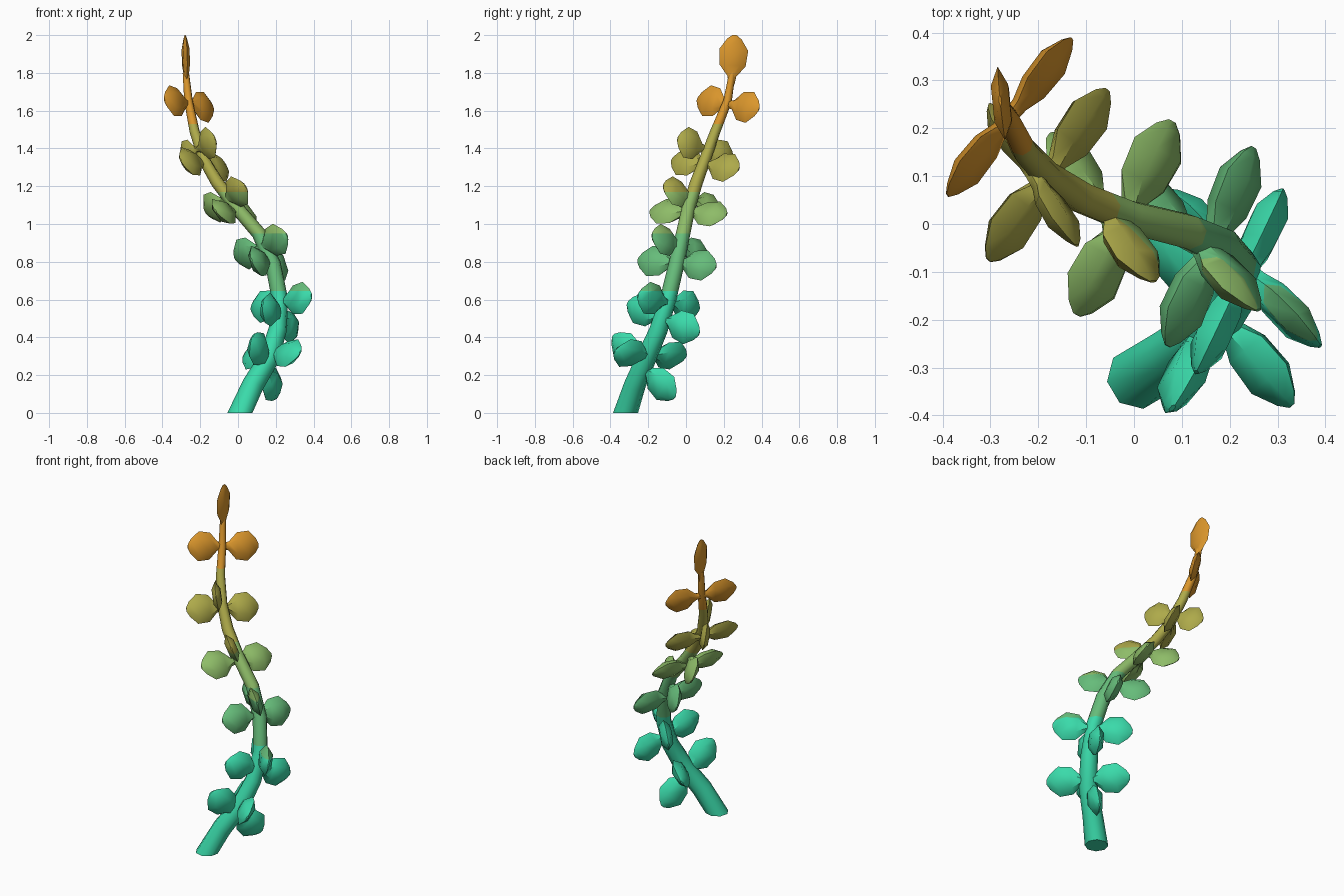
import bpy, bmesh, math
from mathutils import Vector

if "Cube" in bpy.data.objects:
    bpy.data.objects.remove(bpy.data.objects["Cube"])


def lin(c):
    return tuple(((v / 255 + 0.055) / 1.055) ** 2.4 for v in c) + (1.0,)


# Flat colours, stacked in height bands
COLOURS = [("teal", (58, 218, 170)), ("mid green", (102, 188, 122)),
           ("leaf green", (142, 188, 104)), ("olive", (174, 170, 74)),
           ("amber", (218, 150, 44))]
LIMITS = [0.645, 0.95, 1.17, 1.53]
MATS = []
for name, rgb in COLOURS:
    m = bpy.data.materials.new(name)
    m.diffuse_color = lin(rgb)
    m.use_nodes = True
    m.node_tree.nodes["Principled BSDF"].inputs["Base Color"].default_value = m.diffuse_color
    MATS.append(m)


def finish(name, bm, angle):
    """Cut the mesh at the colour limits, colour by height, make the object."""
    for h in LIMITS:
        bmesh.ops.bisect_plane(bm, geom=bm.verts[:] + bm.edges[:] + bm.faces[:],
                               plane_co=(0, 0, h), plane_no=(0, 0, 1))
    bmesh.ops.recalc_face_normals(bm, faces=bm.faces[:])
    for f in bm.faces:
        f.material_index = sum(f.calc_center_median().z > h for h in LIMITS)
    me = bpy.data.meshes.new(name)
    bm.to_mesh(me)
    bm.free()
    for m in MATS:
        me.materials.append(m)
    ob = bpy.data.objects.new(name, me)
    bpy.context.collection.objects.link(ob)
    bpy.ops.object.select_all(action='DESELECT')
    ob.select_set(True)
    bpy.context.view_layer.objects.active = ob
    bpy.ops.object.shade_smooth_by_angle(angle=math.radians(angle))
    return ob


def loft(rings):
    """Skin a list of closed rings and cap both ends."""
    bm = bmesh.new()
    vs = [[bm.verts.new(p) for p in r] for r in rings]
    n = len(vs[0])
    for a, b in zip(vs, vs[1:]):
        for i in range(n):
            bm.faces.new((a[i], a[(i + 1) % n], b[(i + 1) % n], b[i]))
    bm.faces.new(vs[0][::-1])
    bm.faces.new(vs[-1])
    return bm


# Stem path: x, y, z, radius
PATH = [(0.01, -0.32, 0, 0.067), (0.08, -0.27, 0.15, 0.058),
        (0.165, -0.21, 0.29, 0.054), (0.21, -0.145, 0.44, 0.049),
        (0.222, -0.095, 0.6, 0.044), (0.185, -0.05, 0.79, 0.042),
        (0.11, -0.015, 0.95, 0.038), (-0.01, 0.015, 1.09, 0.036),
        (-0.11, 0.055, 1.22, 0.034), (-0.18, 0.1, 1.34, 0.031),
        (-0.23, 0.155, 1.49, 0.027), (-0.262, 0.22, 1.65, 0.023),
        (-0.276, 0.245, 1.8, 0.017)]
PTS = [Vector(p[:3]) for p in PATH]


def tangent(i):
    return (PTS[min(i + 1, len(PTS) - 1)] - PTS[max(i - 1, 0)]).normalized()


def tangent_at(z):
    return tangent(min(range(len(PTS)), key=lambda i: abs(PTS[i].z - z)))


rings = []
for i, p in enumerate(PTS):
    t = Vector((0, 0, 1)) if i == 0 else tangent(i)
    u = t.cross(Vector((0.8, -0.6, 0))).normalized()
    v = t.cross(u)
    rings.append([p + PATH[i][3] * (u * math.cos(a) + v * math.sin(a))
                  for a in (math.tau * k / 8 for k in range(8))])
finish("stem", loft(rings), 50)

# Leaf outline: distance along, half width, half thickness (relative)
OUTLINE = [(0.0, 0.22, 0.6), (0.16, 0.3, 0.65), (0.38, 0.9, 0.95),
           (0.7, 1.0, 1.0), (0.92, 0.5, 0.45), (1.0, 0.15, 0.12)]
SECTION = [(1, 0), (0.5, 1), (-0.5, 1), (-1, 0), (-0.5, -1), (0.5, -1)]


def leaf(name, base, tip, up, width, thick):
    base, tip = Vector(base), Vector(tip)
    d = (tip - base).normalized()
    w = (up - d * up.dot(d)).normalized()
    n = d.cross(w)
    finish(name, loft([[base.lerp(tip, s) + w * (a * hw * width) + n * (b * ht * thick)
                        for a, b in SECTION] for s, hw, ht in OUTLINE]), 42)


# Opposite leaf pairs: the two tips of each pair, with half thickness
SIDE_PAIRS = [((0.08, -0.385, 0.41), (0.205, -0.06, 0.08), 0.036),
              ((0.13, -0.31, 0.58), (0.31, 0.07, 0.42), 0.036),
              ((0.07, -0.255, 0.81), (0.25, 0.16, 0.775), 0.035),
              ((-0.12, -0.19, 1.07), (0.08, 0.215, 1.05), 0.033),
              ((-0.305, -0.075, 1.34), (-0.055, 0.28, 1.29), 0.028),
              ((-0.39, 0.06, 1.66), (-0.13, 0.387, 1.61), 0.023)]
CROSS_PAIRS = [((0.33, -0.38, 0.32), (0.03, 0.0, 0.3), 0.033),
               ((0.39, -0.255, 0.62), (0.07, 0.07, 0.55), 0.033),
               ((0.26, -0.18, 0.94), (-0.017, 0.12, 0.82), 0.03),
               ((0.04, -0.12, 1.2), (-0.17, 0.19, 1.06), 0.028),
               ((-0.12, -0.045, 1.45), (-0.30, 0.25, 1.34), 0.024)]
for kind, pairs in (("side_leaf", SIDE_PAIRS), ("cross_leaf", CROSS_PAIRS)):
    for k, (a, b, th) in enumerate(pairs):
        mid = (Vector(a) + Vector(b)) / 2
        for tip in (a, b):
            leaf(kind + "_" + str(k + 1), mid, tip, tangent_at(mid.z), 0.086, th)

# Terminal leaf at the top of the stem
leaf("tip_leaf", (-0.272, 0.24, 1.74), (-0.28, 0.258, 2.0), Vector((-0.1, 1, 0)), 0.077, 0.018)
